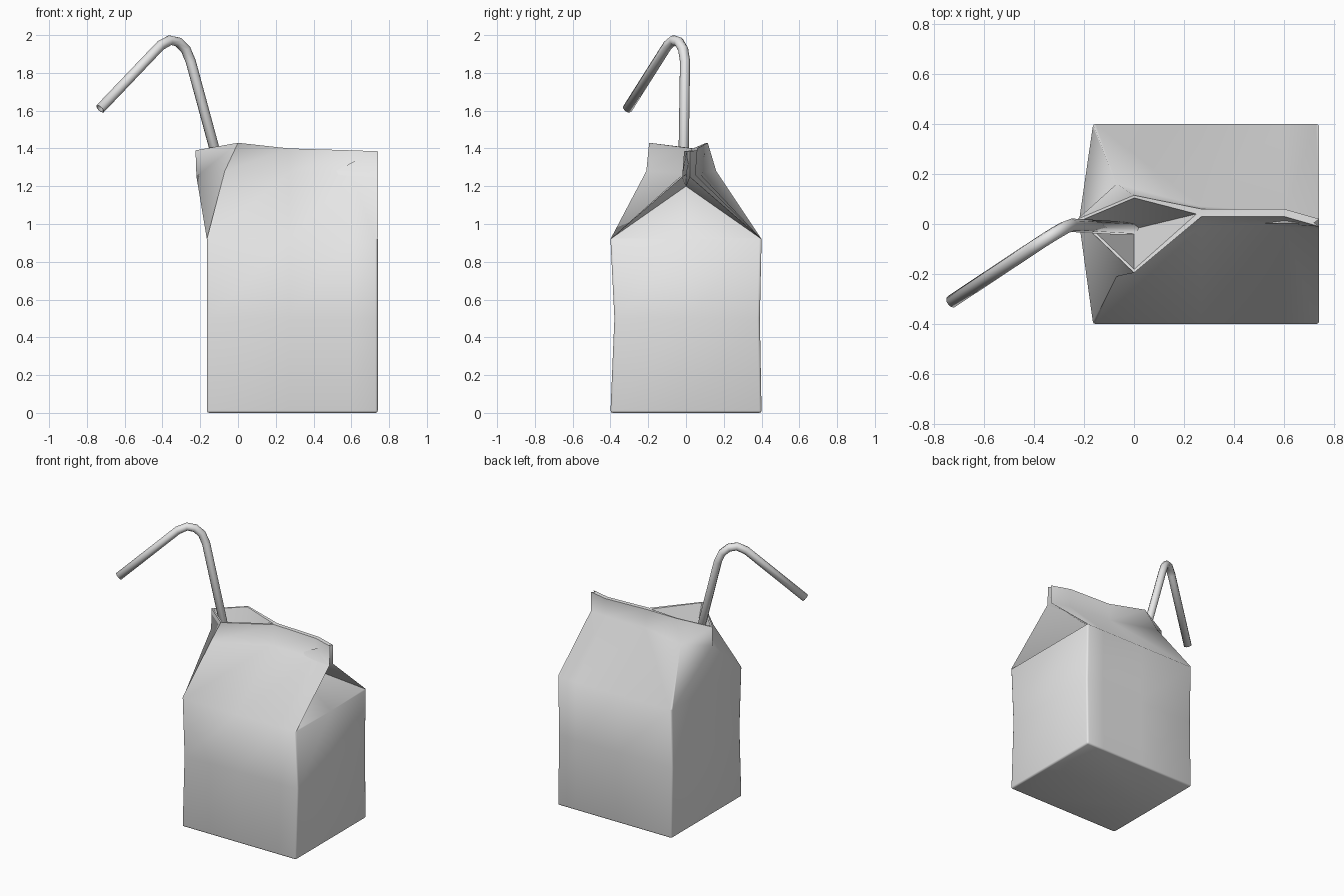
import bpy, bmesh, math
from mathutils import Vector

cube = bpy.data.objects.get("Cube")
if cube:
    bpy.data.objects.remove(cube, do_unlink=True)

# One plain card colour
grey = bpy.data.materials.new("light_grey")
grey.use_nodes = True
colour = (0.8, 0.8, 0.8, 1)
grey.diffuse_color = colour
grey.node_tree.nodes["Principled BSDF"].inputs["Base Color"].default_value = colour


def loop_points(half):
    """Half outline of (x, centre y, half gap, z), mirrored to a closed loop."""
    front = [Vector((x, c - g, z)) for x, c, g, z in half]
    back = [Vector((x, c + g, z)) for x, c, g, z in half[1:-1]]
    return front + back[::-1]


def wall(z, pinch=0.0):
    xs = (-0.165, -0.165, 0.27, 0.6, 0.74, 0.74)
    return [(x, -pinch * -0.4, 0 if i in (0, 5) else 0.4 - pinch, z)
            for i, x in enumerate(xs)]


# Carton: walls, gable shoulder, then fin and open spout
shoulder = [(-0.22, 0.01, 0, 1.25), (-0.07, -0.025, 0.185, 1.28),
            (0.27, 0.03, 0.04, 1.27), (0.6, 0.025, 0.025, 1.26),
            (0.74, 0, 0.02, 1.25), (0.36, 0, 0, 1.2)]
rim = [(-0.225, 0.02, 0, 1.39), (0, -0.04, 0.155, 1.43),
       (0.27, 0.045, 0.015, 1.4), (0.6, 0.045, 0.015, 1.39),
       (0.74, 0.005, 0.015, 1.385), (0.72, 0.005, 0, 1.385)]
bm = bmesh.new()
rings = [[bm.verts.new(p) for p in loop_points(h)]
         for h in (wall(0), wall(0.5, 0.015), wall(0.92), shoulder, rim)]
count = len(rings[0])
fold = 5  # column of the tucked-in gable
bm.faces.new(rings[0][::-1])
for level, (lo, hi) in enumerate(zip(rings, rings[1:])):
    for i in range(count):
        j = (i + 1) % count
        if level == 2 and j == fold:
            bm.faces.new((lo[i], lo[j], hi[j]))
            bm.faces.new((lo[i], hi[j], hi[i]))
        elif level == 2 and i == fold:
            bm.faces.new((lo[i], lo[j], hi[i]))
            bm.faces.new((lo[j], hi[j], hi[i]))
        else:
            bm.faces.new((lo[i], lo[j], hi[j], hi[i]))

# Fin top
a, b, c, c2, e, f, g, h2, h, k = rings[-1]
bm.faces.new((c, c2, h2, h))
bm.faces.new((c2, e, f, g, h2))

# Spout lip and the inside of the spout
centre = Vector((0.01, -0.02, 1.41))
ia, ib, ic, ik = [bm.verts.new(v.co.lerp(centre, 0.08)) for v in (a, b, c, k)]
ic.co.y = 0.04
for face in ((a, b, ib, ia), (b, c, ic, ib), (c, h, ic), (h, k, ik, ic), (k, a, ia, ik)):
    bm.faces.new(face)
deep = bm.verts.new((0, -0.02, 0.93))
for p, q in ((ia, ib), (ib, ic), (ic, ik), (ik, ia)):
    bm.faces.new((p, q, deep))
bmesh.ops.recalc_face_normals(bm, faces=bm.faces[:])

# Soften the upright corners and the base
soft = set()
for i in range(count):
    soft.add(bm.edges.get((rings[0][i], rings[0][(i + 1) % count])))
for i in (1, 4, 6, 9):
    for lo, hi in zip(rings[:2], rings[1:3]):
        soft.add(bm.edges.get((lo[i], hi[i])))
bmesh.ops.bevel(bm, geom=list(soft), offset=0.012, segments=2,
                profile=0.5, affect='EDGES', clamp_overlap=True)

mesh = bpy.data.meshes.new("carton")
bm.to_mesh(mesh)
bm.free()
carton = bpy.data.objects.new("carton", mesh)
bpy.context.collection.objects.link(carton)
mesh.materials.append(grey)
bpy.ops.object.select_all(action='DESELECT')
carton.select_set(True)
bpy.context.view_layer.objects.active = carton
bpy.ops.object.shade_smooth_by_angle(angle=math.radians(58))

# Bent drinking straw, an open tube
path = [(0.01, -0.02, 0.9), (-0.25, -0.005, 1.86), (-0.277, -0.015, 1.925),
        (-0.315, -0.037, 1.963), (-0.36, -0.065, 1.973), (-0.41, -0.098, 1.945),
        (-0.73, -0.31, 1.61)]
curve = bpy.data.curves.new("straw", 'CURVE')
curve.dimensions = '3D'
curve.bevel_depth = 0.027
curve.bevel_resolution = 2
spline = curve.splines.new('POLY')
spline.points.add(len(path) - 1)
for point, co in zip(spline.points, path):
    point.co = (*co, 1)
spline.use_smooth = True
curve.materials.append(grey)
straw = bpy.data.objects.new("straw", curve)
bpy.context.collection.objects.link(straw)
shell = straw.modifiers.new("shell", 'SOLIDIFY')
shell.thickness = 0.006
